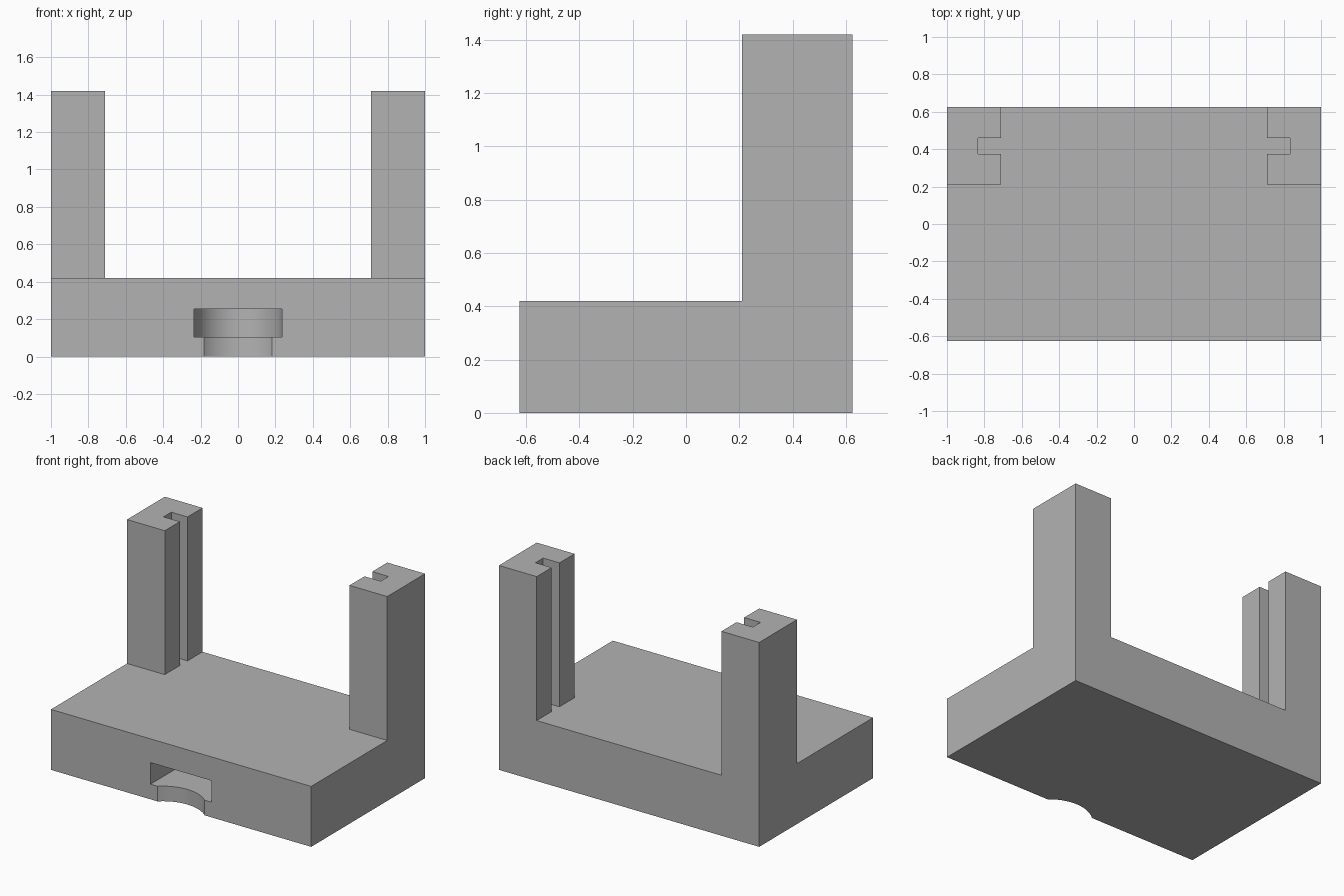
import bpy
import bmesh
from math import sin, cos, pi, radians

cube = bpy.data.objects.get("Cube")
if cube:
    bpy.data.objects.remove(cube, do_unlink=True)

grey = bpy.data.materials.new("plain grey")
grey.use_nodes = True
colour = (0.45, 0.45, 0.45, 1)
grey.diffuse_color = colour
grey.node_tree.nodes["Principled BSDF"].inputs["Base Color"].default_value = colour


def prism(name, outline, z0, z1):
    """Extrude a flat outline from z0 up to z1."""
    bm = bmesh.new()
    face = bm.faces.new([bm.verts.new((x, y, z0)) for x, y in outline])
    top = bmesh.ops.extrude_face_region(bm, geom=[face])["geom"]
    verts = [v for v in top if isinstance(v, bmesh.types.BMVert)]
    bmesh.ops.translate(bm, verts=verts, vec=(0, 0, z1 - z0))
    bmesh.ops.recalc_face_normals(bm, faces=bm.faces)
    mesh = bpy.data.meshes.new(name)
    bm.to_mesh(mesh)
    bm.free()
    mesh.materials.append(grey)
    obj = bpy.data.objects.new(name, mesh)
    bpy.context.collection.objects.link(obj)
    return obj


def arc(cx, cy, r, a0, a1, steps):
    angles = [a0 + (a1 - a0) * i / steps for i in range(steps + 1)]
    return [(cx + r * cos(a), cy + r * sin(a)) for a in angles]


FRONT, BACK, DECK, TOP = -0.625, 0.625, 0.42, 1.42

# Base block
base = prism("base", [(-1, FRONT), (1, FRONT), (1, BACK), (-1, BACK)], 0, DECK)

# Round-ended slot in the front, and the shallow finger notch below it
slot_end = arc(0, FRONT + 0.33, 0.235, 0, pi, 16)
slot = prism("slot_cutter", [(-0.235, FRONT - 0.1), (0.235, FRONT - 0.1)] + slot_end,
             0.105, 0.255)
notch = prism("notch_cutter", arc(0, FRONT - 0.2, 0.27, 0, 2 * pi, 64)[:-1], -0.1, 0.18)

for cutter in (slot, notch):
    cut = base.modifiers.new(cutter.name, "BOOLEAN")
    cut.operation = "DIFFERENCE"
    cut.solver = "EXACT"
    cut.object = cutter
bpy.context.view_layer.update()
evaluated = base.evaluated_get(bpy.context.evaluated_depsgraph_get())
carved = bpy.data.meshes.new_from_object(evaluated)
base.modifiers.clear()
base.data = carved
for cutter in (slot, notch):
    bpy.data.objects.remove(cutter, do_unlink=True)

bpy.ops.object.select_all(action="DESELECT")
base.select_set(True)
bpy.context.view_layer.objects.active = base
bpy.ops.object.shade_smooth_by_angle(angle=radians(30))

# Grooved posts at the back corners
post = [(1, 0.21), (1, BACK), (0.71, BACK), (0.71, 0.46),
        (0.835, 0.46), (0.835, 0.375), (0.71, 0.375), (0.71, 0.21)]
for name, side in (("left_post", 1), ("right_post", -1)):
    prism(name, [(side * x, y) for x, y in post], DECK, TOP)
